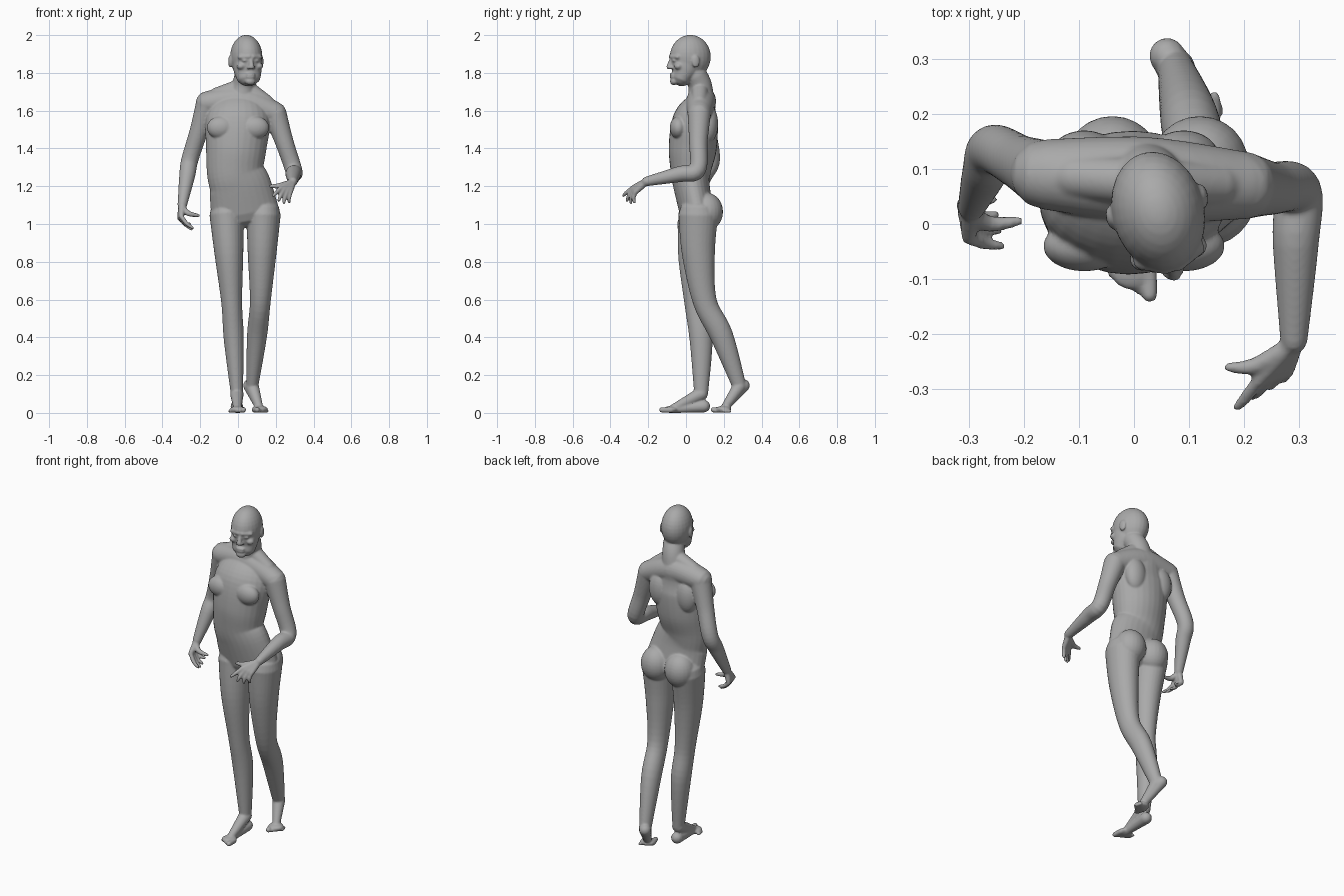
import bpy, bmesh, math
from mathutils import Vector, Matrix

cube = bpy.data.objects.get("Cube")
if cube:
    bpy.data.objects.remove(cube)

SIDES = 28
UP = Vector((0, 0, 1))
BACK = Vector((0, 1, 0))
bm = bmesh.new()


def spline(rows, steps=6):
    """Smoothly interpolate rows of numbers (Catmull-Rom)."""
    out = []
    for i in range(len(rows) - 1):
        before, start = rows[max(i - 1, 0)], rows[i]
        end, after = rows[i + 1], rows[min(i + 2, len(rows) - 1)]
        for step in range(steps):
            t = step / steps
            out.append([b + t * ((c - a) + t * ((2 * a - 5 * b + 4 * c - d) + t * (3 * (b - c) + d - a))) / 2
                        for a, b, c, d in zip(before, start, end, after)])
    out.append(list(rows[-1]))
    return out


def skin(sections, matrix):
    """Bridge elliptical sections (centre, u, v) into a closed tube."""
    rings = []
    for centre, u, v in sections:
        angles = [math.tau * k / SIDES for k in range(SIDES)]
        rings.append([bm.verts.new(matrix @ (centre + u * math.cos(a) + v * math.sin(a))) for a in angles])
    for lower, upper in zip(rings, rings[1:]):
        for k in range(SIDES):
            n = (k + 1) % SIDES
            bm.faces.new((lower[k], lower[n], upper[n], upper[k]))
    bm.faces.new(rings[0][::-1])
    bm.faces.new(rings[-1])


def limb(rows, matrix=Matrix(), deep=1.0):
    """Round-ended tube; each row is x, y, z, half width and, if given, half depth."""
    points = spline([row if len(row) == 5 else (*row, row[3] * deep) for row in rows])
    path = [Vector(p[:3]) for p in points]
    last = len(path) - 1
    sections, u = [], Vector((1, 0, 0))
    for i, (centre, p) in enumerate(zip(path, points)):
        wide, thick = p[3:]
        tangent = (path[min(i + 1, last)] - path[max(i - 1, 0)]).normalized()
        u = (u - tangent * u.dot(tangent)).normalized()
        v = u.cross(tangent)
        section = (centre, u * wide, v * thick)
        if i in (0, last):
            outward = tangent * min(wide, thick) * (1 if i else -1)
            cap = [(centre + outward * math.sin(a), u * wide * math.cos(a), v * thick * math.cos(a))
                   for a in (0.5, 1, 1.4)]
            sections += [section] + cap if i else cap[::-1] + [section]
        else:
            sections.append(section)
    skin(sections, matrix)


def blob(centre, radii, matrix=Matrix()):
    bmesh.ops.create_uvsphere(bm, u_segments=24, v_segments=16, radius=1,
                              matrix=matrix @ Matrix.Translation(centre) @ Matrix.Diagonal((*radii, 1)))


def arm(shoulder, elbow, wrist):
    limb([(*shoulder, .062), (*shoulder.lerp(elbow, .5), .049), (*elbow, .045),
          (*elbow.lerp(wrist, .35), .042), (*wrist, .025)])


def hand(wrist, index, little, index_tip, little_tip, thumb_tip):
    """Palm bones, curled fingers and a thumb, spread evenly from index to little finger."""
    middle = index.lerp(little, .5)
    curl = (middle - wrist) * .12
    for i in range(4):
        knuckle = index.lerp(little, i / 3)
        tip = index_tip.lerp(little_tip, i / 3)
        if i in (1, 2):
            tip -= UP * .015
        limb([(*wrist, .019), (*wrist.lerp(knuckle, .6), .016), (*knuckle, .013)])
        limb([(*knuckle, .012), (*(knuckle.lerp(tip, .5) + curl), .011), (*tip, .008)])
    limb([(*wrist.lerp(index, .2), .017), (*wrist.lerp(index, .6).lerp(thumb_tip, .4), .015), (*thumb_tip, .009)])


def leg(hip, knee, ankle):
    thigh = hip.lerp(knee, .45) - BACK * .015
    calf = knee.lerp(ankle, .4) + BACK * .015
    limb([(*hip, .091), (*thigh, .076), (*knee, .055), (*calf, .053), (*ankle, .032)], deep=1.15)


def foot(ankle, heel, ball, forward, inner):
    """Instep, sole and five toes fanned out from the inner side."""
    limb([(*ankle, .036), (*ball, .02)])
    limb([(*heel, .033), (*ball, .019)])
    blob(ball, (.043, .04, .018))
    forward = forward.normalized()
    side = forward.cross(UP) * -inner
    for i in range(5):
        radius = .012 - .001 * i if i else .016
        root = ball + side * (.028 - .017 * i) - forward * .006 * i
        root.z = radius
        tip = root + forward * (.05 - .004 * i)
        limb([(*root, radius), (*tip, radius * .9)])


# Joint landmarks
neck = Vector((.03, .075, 1.73))
right_shoulder = Vector((-.16, .09, 1.64))
left_shoulder = Vector((.195, .07, 1.585))
right_wrist = Vector((-.295, .03, 1.1))
left_wrist = Vector((.29, -.21, 1.225))
right_ankle = Vector((-.006, .08, .1))
left_ankle = Vector((.075, .283, .14))

# Torso, from chest to pelvis
limb([(0, .08, 1.64, .13, .08), (0, .05, 1.55, .17, .12), (-.01, .035, 1.4, .16, .127),
      (-.015, .025, 1.28, .15, .107), (.01, .03, 1.2, .165, .096), (.035, .055, 1.07, .18, .09)])
for x in (-.09, .09):
    # Chest muscle, shoulder blade and buttock on each side
    blob((x, -.04, 1.51), (.075, .046, .06))
    blob((x, .12, 1.53), (.065, .05, .1))
    blob((x * .88 + .04, .11, 1.065), (.088, .086, .1))

# Shoulder yoke, neck and the muscles sloping between them
limb([(*right_shoulder, .064), (.02, .08, 1.65, .078), (*left_shoulder, .062)])
limb([(.015, .08, 1.62, .075), (*neck, .063), (.045, .05, 1.79, .06)])
for shoulder in (right_shoulder, left_shoulder):
    limb([(*(shoulder.lerp(neck, .25) + UP * .02), .04), (*neck, .045)])

# Arms and hands
arm(right_shoulder, Vector((-.255, .135, 1.34)), right_wrist)
arm(left_shoulder, Vector((.295, .06, 1.285)), left_wrist)
hand(right_wrist, Vector((-.3, -.025, 1.04)), Vector((-.31, .035, 1.03)),
     Vector((-.24, -.04, .98)), Vector((-.255, .045, 1)), Vector((-.21, .005, 1.045)))
hand(left_wrist, Vector((.225, -.285, 1.19)), Vector((.277, -.268, 1.167)),
     Vector((.187, -.332, 1.15)), Vector((.272, -.272, 1.115)), Vector((.172, -.26, 1.2)))

# Legs and feet; the left heel is lifted
leg(Vector((-.06, .065, 1.05)), Vector((-.033, .055, .58)), right_ankle)
leg(Vector((.135, .065, 1.05)), Vector((.118, .1, .59)), left_ankle)
foot(right_ankle, Vector((-.006, .095, .035)), Vector((-.002, -.08, .018)), Vector((.05, -1, 0)), 1)
foot(left_ankle, Vector((.06, .305, .145)), Vector((.115, .2, .02)), Vector((.3, -1, 0)), -1)

# Head: skull, jaw, nose, chin and lips, turned slightly to its left
head = Matrix.Translation((.045, .018, 0)) @ Matrix.Rotation(math.radians(14), 4, 'Z')
blob((0, .005, 1.885), (.084, .11, .116), head)
limb([(0, -.015, 1.86, .077, .083), (0, -.025, 1.82, .075, .078), (0, -.04, 1.785, .068, .056)], head)
limb([(0, -.098, 1.875, .009), (0, -.112, 1.832, .014)], head)
blob((0, -.085, 1.755), (.028, .02, .02), head)
for z in (1.778, 1.793):
    blob((0, -.095, z), (.025, .012, .007), head)
for side in (-1, 1):
    # Brow, eye, cheekbone, nostril and ear
    limb([(side * .055, -.078, 1.884, .012), (side * .01, -.101, 1.886, .01)], head)
    blob((side * .031, -.088, 1.865), (.016, .014, .008), head)
    blob((side * .048, -.072, 1.835), (.024, .022, .018), head)
    blob((side * .013, -.105, 1.828), (.009, .012, .008), head)
    blob((side * .086, .014, 1.86), (.009, .021, .033), head)

# Merge all parts into one continuous skin
bmesh.ops.recalc_face_normals(bm, faces=bm.faces)
mesh = bpy.data.meshes.new("body")
bm.to_mesh(mesh)
bm.free()
body = bpy.data.objects.new("body", mesh)
bpy.context.collection.objects.link(body)

grey = bpy.data.materials.new("plain_grey")
grey.use_nodes = True
colour = (.4, .4, .4, 1)
grey.diffuse_color = colour
grey.node_tree.nodes["Principled BSDF"].inputs["Base Color"].default_value = colour
mesh.materials.append(grey)

fuse = body.modifiers.new("fuse", 'REMESH')
fuse.mode = 'VOXEL'
fuse.voxel_size = .0055
fuse.use_smooth_shade = True
soften = body.modifiers.new("soften", 'SMOOTH')
soften.factor = .5
soften.iterations = 5
